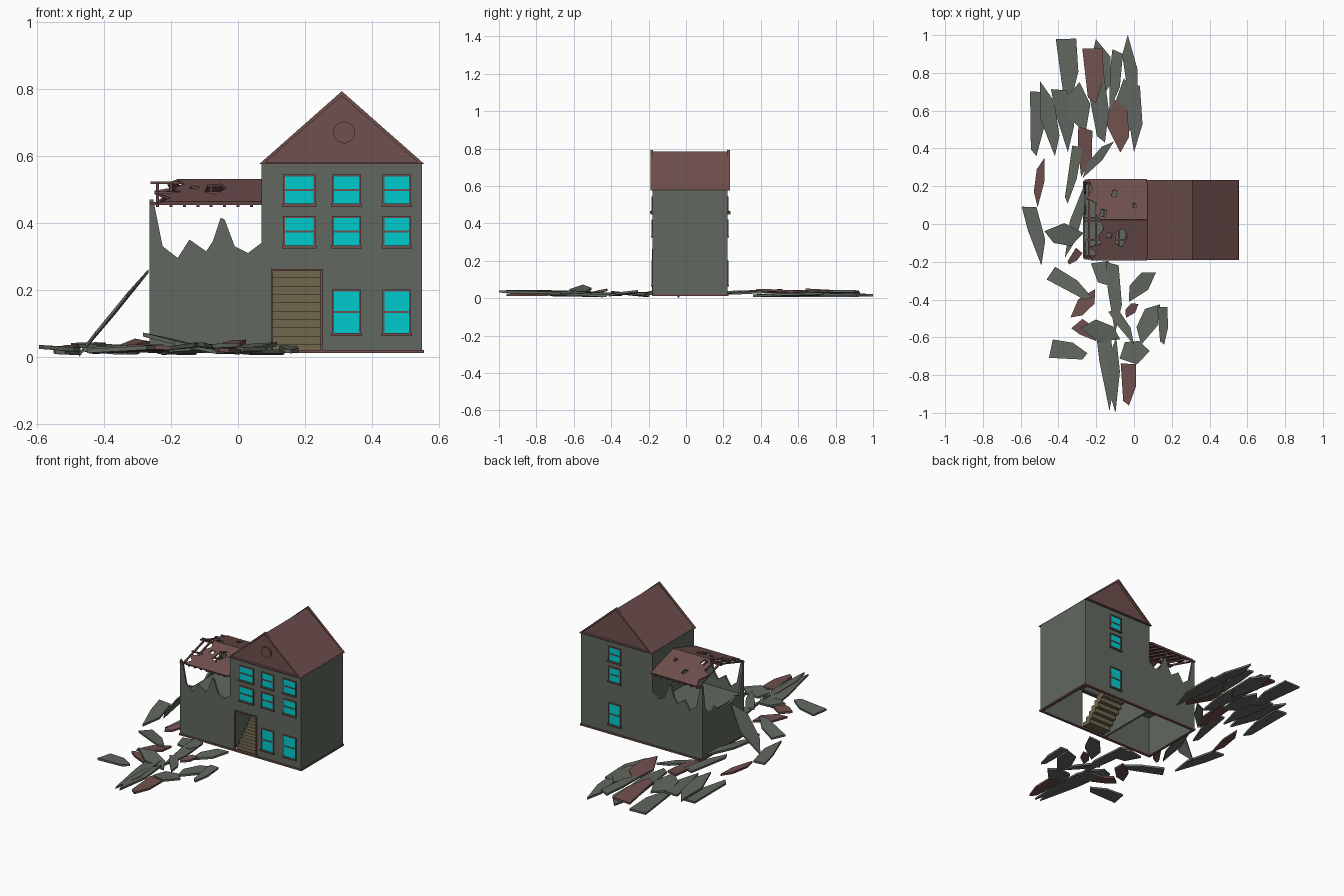
import bpy, bmesh, math, random
from mathutils import Vector, Matrix

if "Cube" in bpy.data.objects:
    bpy.data.objects.remove(bpy.data.objects["Cube"])

random.seed(4)


def material(name, r, g, b):
    m = bpy.data.materials.new(name)
    m.diffuse_color = (r, g, b, 1)
    m.use_nodes = True
    m.node_tree.nodes["Principled BSDF"].inputs["Base Color"].default_value = m.diffuse_color
    return m


WALL = material("plaster", 0.12, 0.14, 0.115)
ROOF = material("roof_brown", 0.16, 0.08, 0.075)
GLASS = material("glass", 0.0, 0.6, 0.62)
STAIR = material("stair_wood", 0.16, 0.135, 0.075)


def add(name, mesh, mat):
    ob = bpy.data.objects.new(name, mesh)
    mesh.materials.clear()
    mesh.materials.append(mat)
    bpy.context.collection.objects.link(ob)
    return ob


def frame(origin, ex, ey):
    ex, ey = Vector(ex).normalized(), Vector(ey).normalized()
    m = Matrix((ex, ey, ex.cross(ey))).transposed().to_4x4()
    m.translation = origin
    return m


def plate(name, loops, thick, m, mat):
    """Flat plate from an outline, further loops being holes."""
    cu = bpy.data.curves.new(name + "_outline", 'CURVE')
    cu.dimensions, cu.fill_mode, cu.extrude = '2D', 'BOTH', thick / 2
    for loop in loops:
        s = cu.splines.new('POLY')
        s.points.add(len(loop) - 1)
        for p, (u, v) in zip(s.points, loop):
            p.co = (u, v, 0, 1)
        s.use_cyclic_u, s.use_smooth = True, False
    tmp = bpy.data.objects.new(name + "_tmp", cu)
    bpy.context.collection.objects.link(tmp)
    dg = bpy.context.evaluated_depsgraph_get()
    me = bpy.data.meshes.new_from_object(tmp.evaluated_get(dg))
    bpy.data.objects.remove(tmp)
    me.transform(m)
    return add(name, me, mat)


def boxes(name, spans, mat):
    bm = bmesh.new()
    for lo, hi in spans:
        lo, hi = Vector(lo), Vector(hi)
        bmesh.ops.create_cube(bm, size=1, matrix=Matrix.Translation((lo + hi) / 2)
                              @ Matrix.Diagonal((*(hi - lo), 1)))
    me = bpy.data.meshes.new(name)
    bm.to_mesh(me)
    bm.free()
    return add(name, me, mat)


def beams(name, ends, w, mat):
    bm = bmesh.new()
    for a, b in ends:
        a, b = Vector(a), Vector(b)
        d = b - a
        bmesh.ops.create_cube(bm, size=1, matrix=Matrix.Translation((a + b) / 2)
                              @ d.to_track_quat('Z', 'Y').to_matrix().to_4x4()
                              @ Matrix.Diagonal((w, w, d.length, 1)))
    me = bpy.data.meshes.new(name)
    bm.to_mesh(me)
    bm.free()
    return add(name, me, mat)


def rect(x0, y0, x1, y1):
    return [(x0, y0), (x1, y0), (x1, y1), (x0, y1)]


X0, X1, XM, Y0, Y1, T = -0.265, 0.55, 0.07, -0.178, 0.222, 0.012

# Front, back and side walls with the broken edge
jag = [(.07, .34), (.03, .31), (-.01, .33), (-.04, .41), (-.052, .415), (-.075, .345), (-.095, .315),
       (-.145, .35), (-.18, .295), (-.225, .33), (-.25, .455), (-.265, .47)]
door = [(.10, .012), (.10, .26), (.25, .26), (.25, .012)]
upper = [(X1, .012), (X1, .58), (XM, .58)] + jag
xz = ((1, 0, 0), (0, 0, 1))
yz = ((0, 1, 0), (0, 0, 1))
plate("front_wall", [[(X0, .012)] + door + upper], T, frame((0, Y0 + T / 2, 0), *xz), WALL)
plate("back_wall", [[(X0, .012)] + upper], T, frame((0, Y1 - T / 2, 0), *xz), WALL)
plate("right_wall", [rect(Y0, .012, Y1, .58)], T, frame((X1 - T / 2, 0, 0), *yz), WALL)
plate("partition_wall", [rect(Y0, .012, Y1, .58)], T, frame((XM + T / 2, 0, 0), *yz), WALL)
plate("broken_left_wall", [[(Y0, .012), (Y1, .012), (Y1, .47), (.208, .45), (.195, .33), (.16, .28), (.1, .3),
                            (.05, .26), (-.05, .26), (-.1, .285), (-.14, .27), (-.155, .36), (-.17, .46),
                            (Y0, .47)]], T, frame((X0 + T / 2, 0, 0), *yz), WALL)

# Upper floor with stairwell, and base trim
plate("upper_floor", [rect(X0 + T, Y0 + T, X1 - T, Y1 - T), rect(.10, Y0 + .02, .25, .1)], .01,
      Matrix.Translation((0, 0, .262)), WALL)
plate("base_trim", [rect(X0 - .004, Y0 - .005, X1 + .005, Y1 + .005), rect(X0 + T, Y0 + T, X1 - T, Y1 - T)],
      .01, Matrix.Translation((0, 0, .016)), ROOF)

# Stairs behind the doorway, and door surround
boxes("stairs", [((.10, -.155 + i * .025, .012 + max(i - 1, 0) * .025),
                  (.25, -.12 + i * .025, .037 + i * .025)) for i in range(10)], STAIR)
boxes("door_frame", [((.098, Y0 - .005, .02), (.104, Y0 + T, .26)), ((.247, Y0 - .005, .02), (.254, Y0 + T, .26)),
                     ((.098, Y0 - .005, .256), (.254, Y0 + T, .262))], ROOF)


# Windows: glass plus frame with a middle bar
def window(name, x0, x1, z0, z1, y, s):
    def b(xa, xb, za, zb, d):
        ya, yb = sorted((y - s * .004, y + s * d))
        return (xa, ya, za), (xb, yb, zb)
    t, zm = .006, (z0 + z1) / 2
    boxes(name + "_glass", [b(x0, x1, z0, z1, .002)], GLASS)
    boxes(name + "_frame", [b(x0 - t / 2, x0 + t / 2, z0, z1, .006), b(x1 - t / 2, x1 + t / 2, z0, z1, .006),
                            b(x0 - t, x1 + t, z0 - t, z0 + t / 2, .009),
                            b(x0 - t / 2, x1 + t / 2, z1 - t / 2, z1 + t / 2, .006),
                            b(x0, x1, zm - .003, zm + .003, .005)], ROOF)


cols = [(.138, .228), (.284, .364), (.434, .514)]
rows = [(.454, .541), (.33, .418), (.068, .198)]
for r, (z0, z1) in enumerate(rows):
    for c, (x0, x1) in enumerate(cols):
        if r < 2 or c > 0:
            window(f"front_window_{r}{c}", x0, x1, z0, z1, Y0, -1)
    window(f"back_window_{r}", .284, .364, z0, z1, Y1, 1)

# Gable roof with verge trims and round vent
tri = [(.068, .578), (.552, .578), (.31, .785)]
plate("gable_roof", [tri], .396, frame((0, .022, 0), *xz), ROOF)
outer = [(.063, .575), (.557, .575), (.31, .793)]
inner = [(.083, .582), (.537, .582), (.31, .779)]
for n, y in (("front", -.183), ("back", .227)):
    plate(n + "_verge", [outer, inner], .014, frame((0, y, 0), *xz), ROOF)
ring = [(.317 + .033 * math.sin(i * math.pi / 5), .67 + .033 * math.cos(i * math.pi / 5)) for i in range(10)]
plate("gable_vent", [ring], .012, frame((0, -.178, 0), *xz), ROOF)

# Broken lower roof: holed slopes on rafters and purlins
front = [[(XM, 0), (XM, .225), (-.23, .225), (-.2, .19), (-.235, .15), (-.17, .13), (-.19, .09), (-.16, .05),
          (-.18, 0)],
         [(-.09, .06), (-.05, .05), (-.035, .09), (-.065, .15), (-.1, .13)],
         [(-.14, .07), (-.115, .075), (-.12, .1), (-.145, .095)]]
back = [[(XM, 0), (XM, .225), (-.24, .225), (-.22, .17), (-.25, .12), (-.2, .09), (-.21, .04), (-.18, 0)],
        [(-.12, .13), (-.095, .125), (-.09, .16), (-.11, .165)],
        [(-.01, .07), (.012, .065), (.008, .09), (-.005, .092)],
        [(-.18, .02), (-.15, .015), (-.145, .05), (-.175, .06)]]
ridge, rafters, purlins = (0, .022, .527), [], []
for n, loops, ye in (("front", front, -.19), ("back", back, .238)):
    plate(n + "_broken_roof", loops, .008, frame(ridge, (1, 0, 0), (0, ye - .022, -.066)), ROOF)
    for i in range(8):
        x = -.24 + i * .04
        rafters.append(((x, .022, .518), (x, ye, .452)))
    for f, xs in ((.04, -.262), (.5, -.25), (.97, -.262)):
        purlins.append(((xs, .022 + (ye - .022) * f, .522 - .066 * f), (XM, .022 + (ye - .022) * f, .522 - .066 * f)))
beams("rafters", rafters, .009, ROOF)
beams("purlins", purlins, .008, ROOF)

# Rubble shards: each row is end to end on the ground, then width
back_rubble = [(-.36, .98, -.35, .66, .12), (-.19, .98, -.17, .65, .12), (-.08, .92, -.13, .6, .07),
               (-.04, 1.0, .01, .6, .07), (-.51, .7, -.53, .36, .09), (-.49, .76, -.41, .36, .09),
               (-.39, .72, -.35, .38, .10), (-.30, .75, -.28, .48, .12), (-.21, .8, -.17, .43, .11),
               (-.04, .77, -.04, .46, .14), (.0, .75, .0, .38, .09), (-.11, .44, -.28, .25, .05),
               (-.30, .41, -.36, .11, .06), (-.26, .2, -.36, -.18, .06), (-.55, .1, -.49, -.22, .09)]
front_rubble = [(-.44, -.26, -.23, -.4, .09), (-.22, -.2, -.08, -.33, .12), (-.11, -.2, -.1, -.58, .08),
                (.11, -.25, -.04, -.4, .09), (-.44, -.66, -.25, -.7, .11), (-.28, -.54, -.07, -.6, .11),
                (-.11, -.45, .0, -.64, .06), (.13, -.42, .02, -.63, .1), (.15, -.44, .15, -.64, .06),
                (-.08, -.7, .08, -.66, .13), (-.16, -.54, -.13, -.99, .09), (-.1, -.6, -.11, -1.0, .06)]
brown_rubble = [(-.22, .93, -.22, .64, .12), (-.11, .68, -.06, .38, .12), (-.25, .51, -.28, .25, .09),
                (-.48, .35, -.52, .09, .05), (-.29, -.14, -.35, -.21, .05), (-.2, -.35, -.33, -.5, .08),
                (-.3, -.52, -.2, -.62, .09), (.02, -.42, -.05, -.49, .05), (-.03, -.74, -.04, -.96, .09)]
outlines = [[(0, -.45), (0, .45), (.55, .5), (1, .15), (.9, -.2)],
            [(0, -.1), (.3, .5), (.75, .4), (1, -.1), (.5, -.5)],
            [(0, -.5), (.05, .35), (.6, .5), (1, .0), (.4, -.4)],
            [(0, .1), (.45, .5), (1, .2), (.7, -.45), (.25, -.5)]]


def shard(name, a, b, w, k, mat, thick=.012):
    d = b - a
    side = Vector((-d.y, d.x, 0)).normalized() * w
    side.z = random.uniform(-.008, .008)
    up = Vector((0, 0, thick))
    bm = bmesh.new()
    pts = [a + d * u + side * v for u, v in outlines[k % 4]]
    low = min(p.z for p in pts)
    lift = Vector((0, 0, max(0, -low)))
    f = bm.faces.new([bm.verts.new(p + lift) for p in pts])
    ext = bmesh.ops.extrude_face_region(bm, geom=[f])['geom']
    bmesh.ops.translate(bm, verts=[v for v in ext if isinstance(v, bmesh.types.BMVert)], vec=up)
    bmesh.ops.recalc_face_normals(bm, faces=bm.faces)
    me = bpy.data.meshes.new(name)
    bm.to_mesh(me)
    bm.free()
    add(name, me, mat)


for group, rows_, mat in (("back_rubble", back_rubble, WALL), ("front_rubble", front_rubble, WALL),
                          ("roof_rubble", brown_rubble, ROOF)):
    for k, (xa, ya, xb, yb, w) in enumerate(rows_):
        za, zb = (random.uniform(.004, .032) for _ in "ab")
        if group == "front_rubble" and k == 5:
            za, zb = .06, .01
        if mat is ROOF:
            za, zb = za + .008, zb + .008
        shard(f"{group}_{k}", Vector((xa, ya, za)), Vector((xb, yb, zb)), w, k, mat)

# Wall slab leaning on the broken side
shard("leaning_slab", Vector((-.268, -.06, .25)), Vector((-.475, -.05, 0)), .12, 1, WALL)
